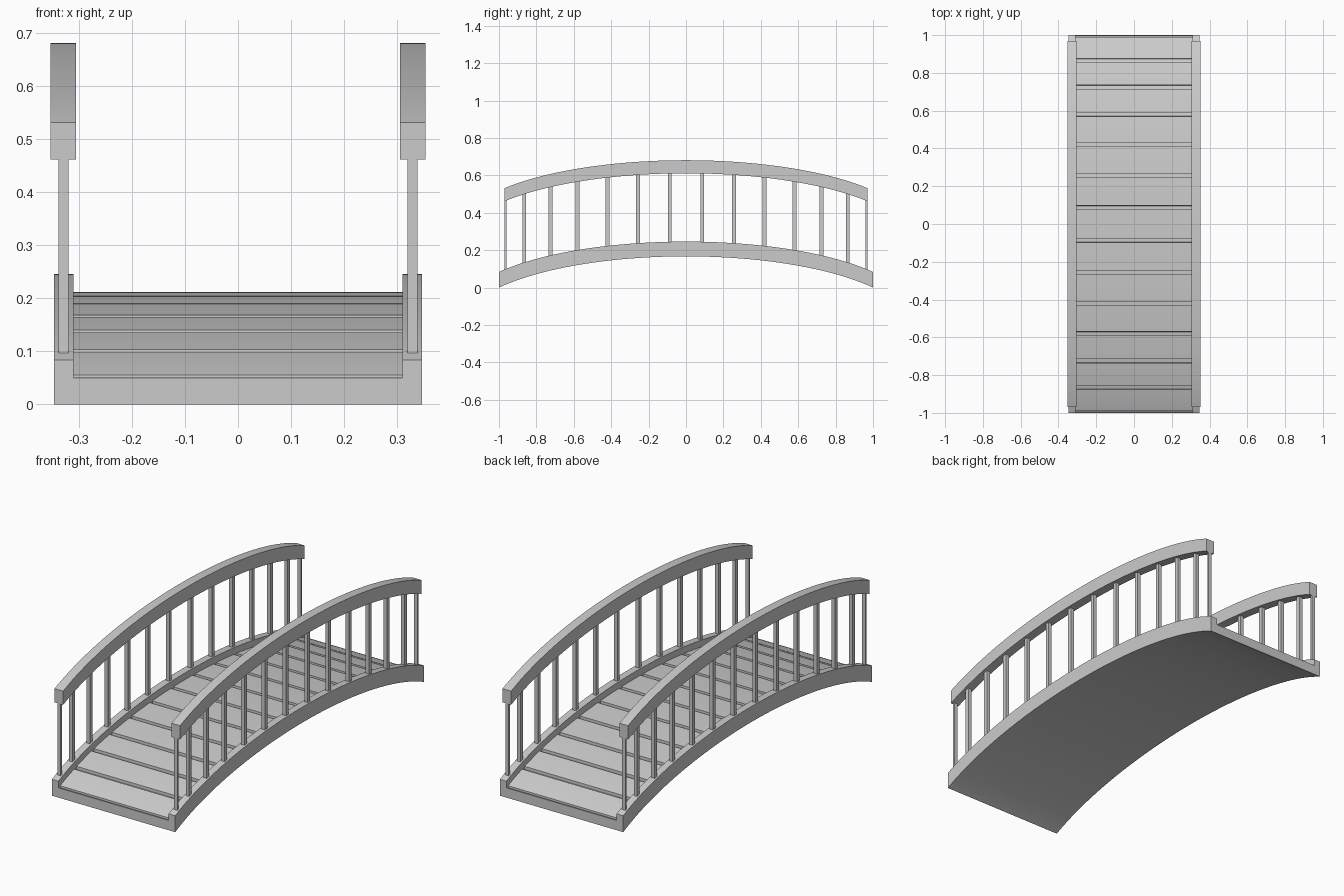
import bpy, bmesh, math

if "Cube" in bpy.data.objects:
    bpy.data.objects.remove(bpy.data.objects["Cube"])

A = 1.2  # half-width of the ellipse that shapes the arch


def drop(y, sag=0.363):
    """How far the arch has fallen below its crown at y."""
    return sag * (1 - math.sqrt(1 - (y / A) ** 2))


def arc_ys(end, n=48):
    t = math.asin(end / A)
    return [A * math.sin(-t + 2 * t * i / n) for i in range(n + 1)]


def extrude_profile(name, outline, x0, x1):
    """Extrude a closed (y, z) outline from x0 to x1."""
    bm = bmesh.new()
    face = bm.faces.new([bm.verts.new((x0, y, z)) for y, z in outline])
    ext = bmesh.ops.extrude_face_region(bm, geom=[face])
    moved = [v for v in ext["geom"] if isinstance(v, bmesh.types.BMVert)]
    bmesh.ops.translate(bm, verts=moved, vec=(x1 - x0, 0, 0))
    bmesh.ops.recalc_face_normals(bm, faces=bm.faces)
    mesh = bpy.data.meshes.new(name)
    bm.to_mesh(mesh)
    bm.free()
    ob = bpy.data.objects.new(name, mesh)
    bpy.context.collection.objects.link(ob)
    return ob


def mirror(ob):
    """Repeat a part on the other side of the bridge."""
    m = ob.modifiers.new("Mirror", 'MIRROR')
    m.use_axis[0] = True
    m.use_mirror_merge = False
    return ob


def arch(name, end, low, high, low_sag, x0, x1):
    ys = arc_ys(end)
    outline = [(y, low - drop(y, low_sag)) for y in ys]
    outline += [(y, high - drop(y)) for y in reversed(ys)]
    return extrude_profile(name, outline, x0, x1)


UNDER_SAG = 0.167 / (1 - math.sqrt(1 - 1 / A ** 2))

# Side beams and handrails
mirror(arch("side_beam", 1.0, 0.167, 0.246, UNDER_SAG, 0.31, 0.347))
mirror(arch("handrail", 0.97, 0.611, 0.681, 0.363, 0.305, 0.353))

# Planked deck: arched slab with narrow grooves between the boards
half = [0.087, 0.256, 0.42, 0.58, 0.725, 0.865]
grooves = [(s * y - 0.01, s * y + 0.01) for y in half for s in (-1, 1)]
grooves += [(-0.997, -0.987), (0.987, 0.997)]
DEPTH = 0.015


def deck_z(y):
    return 0.212 - drop(y)


top = [(y, deck_z(y)) for y in arc_ys(1.0)
       if not any(a - 0.001 < y < b + 0.001 for a, b in grooves)]
for a, b in grooves:
    # tiny offsets keep the groove wall points in order when sorted
    top += [(a, deck_z(a)), (a + 0.0005, deck_z(a) - DEPTH),
            (b - 0.0005, deck_z(b) - DEPTH), (b, deck_z(b))]
top.sort()
under = [(y, 0.167 - drop(y, UNDER_SAG)) for y in arc_ys(1.0)]
extrude_profile("deck", under + top[::-1], -0.31, 0.31)

# Balusters between beam and handrail; the end ones are half as thick
spans = [(y - 0.01, y + 0.01) for y in half] + [(0.96, 0.97)]
n = 0
for a, b in spans:
    for s in (-1, 1):
        n += 1
        c = (a + b) / 2
        z0, z1 = 0.235 - drop(c), 0.625 - drop(c)
        mirror(extrude_profile(f"baluster_{n}",
                               [(s * a, z0), (s * b, z0), (s * b, z1), (s * a, z1)],
                               0.319, 0.338))
